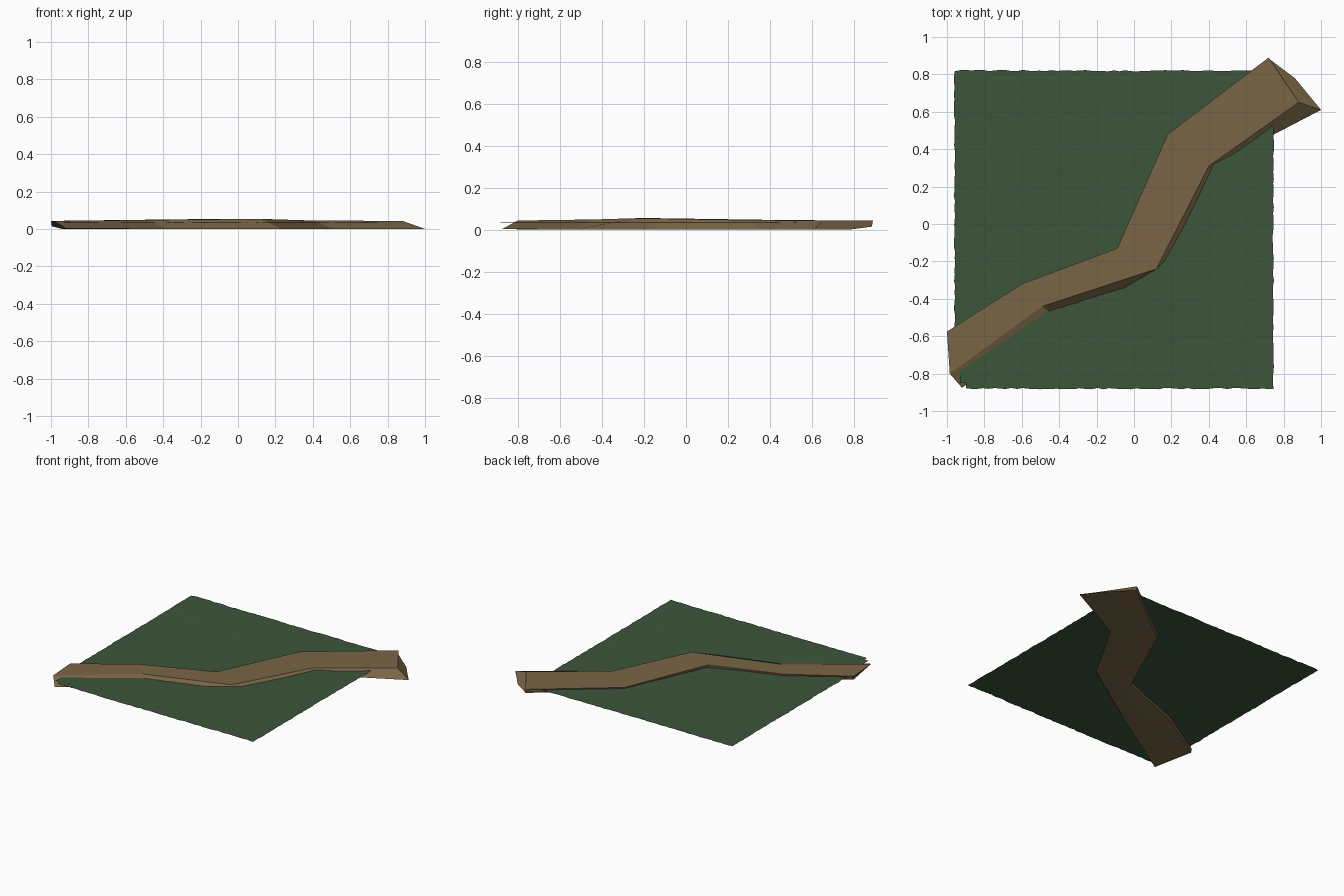
import bpy, bmesh, random
from mathutils import Vector, noise

if "Cube" in bpy.data.objects:
    bpy.data.objects.remove(bpy.data.objects["Cube"])

random.seed(4)


def material(name, rgb):
    m = bpy.data.materials.new(name)
    m.diffuse_color = (*rgb, 1)
    m.use_nodes = True
    m.node_tree.nodes["Principled BSDF"].inputs["Base Color"].default_value = m.diffuse_color
    return m


def add_object(name, bm, mat):
    mesh = bpy.data.meshes.new(name)
    bm.to_mesh(mesh)
    bm.free()
    mesh.materials.append(mat)
    ob = bpy.data.objects.new(name, mesh)
    bpy.context.collection.objects.link(ob)
    return ob


# Grass field: thin open sheet with slight relief and ragged borders
X0, X1, Y0, Y1, N = -0.96, 0.745, -0.88, 0.82, 56
bm = bmesh.new()
bmesh.ops.create_grid(bm, x_segments=N, y_segments=N, size=0.5)
for v in bm.verts:
    border = v.is_boundary
    x = X0 + (v.co.x + 0.5) * (X1 - X0)
    y = Y0 + (v.co.y + 0.5) * (Y1 - Y0)
    z = 0.035 + 0.002 * noise.noise(Vector((x * 4, y * 4, 0)))
    z += random.uniform(-0.0008, 0.0008)
    if border:
        x += random.uniform(-0.004, 0.004)
        y += random.uniform(-0.004, 0.004)
    v.co = (x, y, z)
corner = [v for v in bm.verts if v.co.x + v.co.y < -1.78]
bmesh.ops.delete(bm, geom=corner, context='VERTS')
add_object("grass_field", bm, material("grass", (0.045, 0.091, 0.042)))

# Dirt path: edges of the top and base followed along its length
top_left = [(-1, -.575), (-.6, -.32), (-.09, -.13), (.18, .48), (.72, .89)]
top_right = [(-.985, -.80), (-.49, -.44), (.12, -.24), (.40, .31), (.88, .65)]
base_right = [(-.92, -.875), (-.38, -.535), (.234, -.125), (.51, .355), (1.0, .61)]
base_mid = [(-.94, -.74), (-.47, -.42), (.08, -.13), (.36, .42), (.86, .78)]
base_left = [(-.995, -.58), (-.59, -.33), (-.08, -.13), (.19, .475), (.72, .885)]
top_z = [.043, .048, .054, .045, .043]

bm = bmesh.new()
rings = []
for i, h in enumerate(top_z):
    section = [(top_left[i], h), (top_right[i], h), (base_right[i], 0.003 if i == 0 else 0),
               (base_mid[i], 0), (base_left[i], 0.014)]
    rings.append([bm.verts.new((*p, z)) for p, z in section])
for a, b in zip(rings, rings[1:]):
    for j in range(5):
        k = (j + 1) % 5
        bm.faces.new((a[j], a[k], b[k], b[j]))
bm.faces.new(rings[0])
bm.faces.new(rings[-1])
bmesh.ops.recalc_face_normals(bm, faces=bm.faces)
add_object("dirt_path", bm, material("dirt", (0.19, 0.13, 0.06)))
